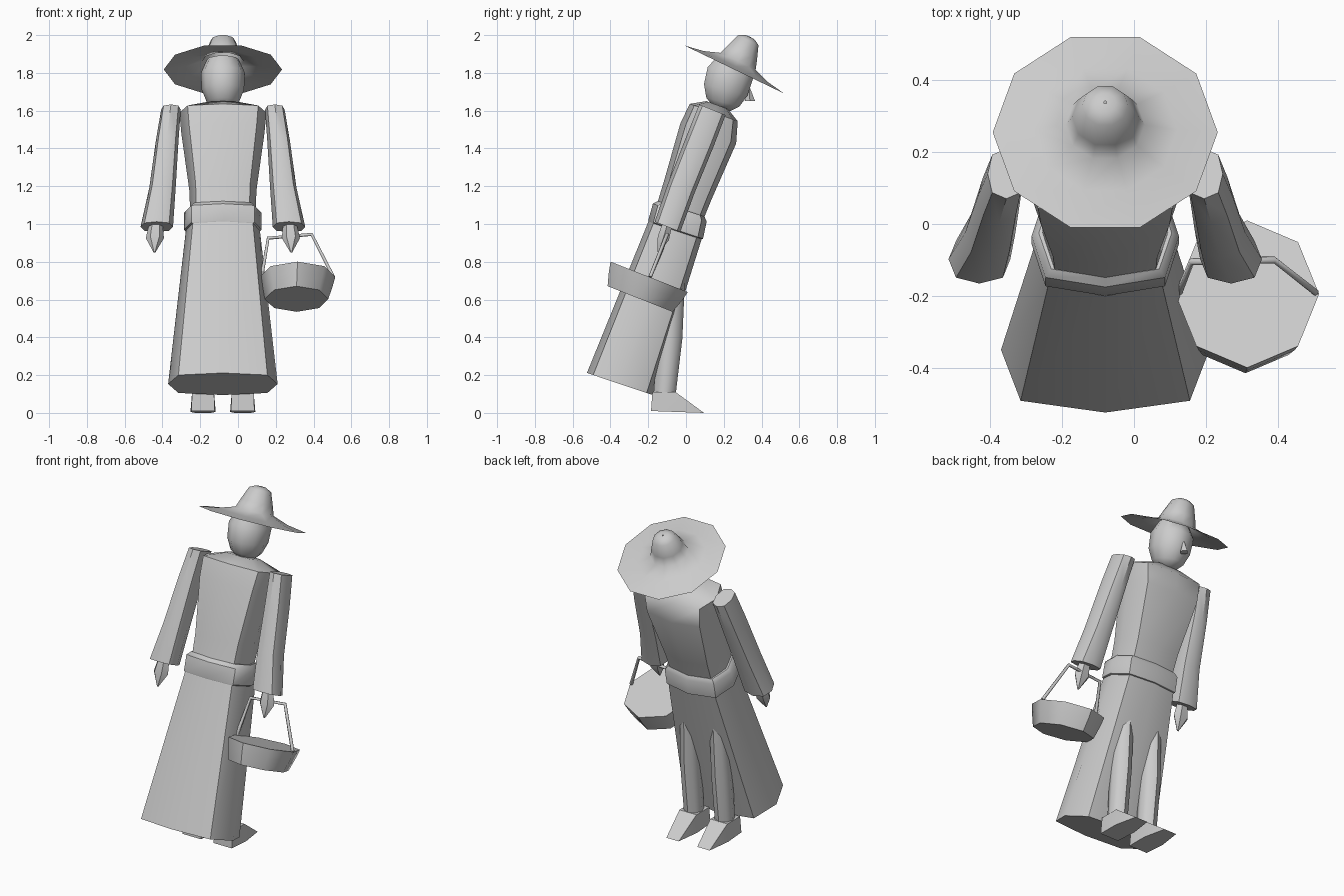
import bpy, bmesh, math
from mathutils import Vector

if "Cube" in bpy.data.objects:
    bpy.data.objects.remove(bpy.data.objects["Cube"], do_unlink=True)

grey = bpy.data.materials.new("plain_grey")
grey.use_nodes = True
grey.diffuse_color = (0.6, 0.6, 0.6, 1)
grey.node_tree.nodes["Principled BSDF"].inputs["Base Color"].default_value = (0.6, 0.6, 0.6, 1)

MID = -0.08  # x of the body's middle


def finish(name, bm, smooth=45):
    bmesh.ops.recalc_face_normals(bm, faces=bm.faces[:])
    mesh = bpy.data.meshes.new(name)
    bm.to_mesh(mesh)
    bm.free()
    mesh.materials.append(grey)
    ob = bpy.data.objects.new(name, mesh)
    bpy.context.collection.objects.link(ob)
    bpy.ops.object.select_all(action='DESELECT')
    ob.select_set(True)
    bpy.context.view_layer.objects.active = ob
    bpy.ops.object.shade_smooth_by_angle(angle=math.radians(smooth))
    return ob


def loft(name, rings, tilt=0, sides=8, power=1.0, caps=True, smooth=45):
    """Skin rings of (x, y, z, half width, half depth), tipped towards +y."""
    bm = bmesh.new()
    ct, st = math.cos(math.radians(tilt)), math.sin(math.radians(tilt))
    loops = []
    for x, y, z, rx, ry in rings:
        loop = []
        for i in range(sides):
            a = 2 * math.pi * i / sides
            c, s = (math.copysign(abs(round(v, 6)) ** power, v) for v in (math.cos(a), math.sin(a)))
            loop.append(bm.verts.new((x + rx * c, y + ry * s * ct, z - ry * s * st)))
        loops.append(loop)
    for low, high in zip(loops, loops[1:]):
        for i in range(sides):
            j = (i + 1) % sides
            bm.faces.new((low[i], low[j], high[j], high[i]))
    if caps:
        bm.faces.new(loops[0])
        bm.faces.new(loops[-1])
    return finish(name, bm, smooth)


# Robe: skirt, belt and upper body, all leaning
loft("skirt", [(MID, -0.35, 0.153, 0.29, 0.184), (MID, -0.055, 0.975, 0.195, 0.148)], 18.5, power=0.6)
loft("belt", [(MID, -0.06, 0.965, 0.195, 0.145), (MID, -0.055, 0.97, 0.205, 0.153),
              (MID, -0.033, 1.06, 0.205, 0.15), (MID, -0.025, 1.08, 0.185, 0.13)], 18.5, power=0.6)
loft("torso", [(MID, -0.04, 1.04, 0.172, 0.128), (MID, 0.01, 1.18, 0.178, 0.135),
               (MID, 0.118, 1.48, 0.22, 0.157), (MID, 0.147, 1.59, 0.23, 0.135),
               (MID, 0.165, 1.63, 0.10, 0.06)], 20, power=0.6)

# Head and nose
loft("head", [(MID, 0.19, 1.61, 0.05, 0.05), (MID, 0.195, 1.645, 0.085, 0.095),
              (MID, 0.21, 1.71, 0.112, 0.125), (MID, 0.235, 1.80, 0.117, 0.13),
              (MID, 0.25, 1.87, 0.085, 0.085)], 15, sides=10, smooth=60)
loft("nose", [(MID, 0.338, 1.65, 0.025, 0.028), (MID, 0.335, 1.72, 0.004, 0.004)], sides=4, smooth=20)

# Hat: thin sloping brim with a tapered crown
HAT = 25.7
axis = Vector((0, math.sin(math.radians(HAT)), math.cos(math.radians(HAT))))
rings = []
for r, h in ((0.313, 0), (0.2, 0.018), (0.11, 0.048), (0.092, 0.10), (0.064, 0.172), (0.03, 0.19), (0.004, 0.192)):
    p = Vector((MID, 0.255, 1.818)) + axis * h
    rings.append((*p, r, r * 0.294 / 0.298))
loft("hat", rings, HAT, sides=10, caps=False, smooth=60)

# Paired limbs
for side, tag in ((1, "left"), (-1, "right")):
    def at(offset):
        return MID + side * offset

    loft(tag + "_sleeve", [(at(0.275), 0.14, 1.605, 0.052, 0.075), (at(0.295), 0.075, 1.44, 0.06, 0.077),
                           (at(0.32), -0.025, 1.19, 0.07, 0.075), (at(0.35), -0.098, 0.985, 0.086, 0.073)],
         22, power=0.8)
    loft(tag + "_hand", [(at(0.355), -0.098, 1.0, 0.036, 0.03), (at(0.36), -0.12, 0.925, 0.048, 0.036),
                         (at(0.362), -0.148, 0.85, 0.005, 0.005)], 20, sides=6)
    loft(tag + "_leg", [(at(0.105), -0.115, 0.08, 0.055, 0.058), (at(0.105), -0.085, 0.4, 0.058, 0.066),
                        (at(0.10), -0.06, 0.72, 0.05, 0.055)], 5)

    # Wedge shoe with a narrowing toe
    bm = bmesh.new()
    for y, z, w in ((-0.185, 0.01, 0.062), (-0.178, 0.11, 0.058), (-0.055, 0.11, 0.058),
                    (-0.05, 0.005, 0.067), (0.095, 0.0, 0.042)):
        for s in (-1, 1):
            bm.verts.new((at(0.105) + s * w, y, z))
    bmesh.ops.convex_hull(bm, input=bm.verts[:])
    finish(tag + "_shoe", bm, 25)

# Basket hanging from the left hand
loft("basket", [(0.31, -0.243, 0.603, 0.168, 0.185), (0.313, -0.215, 0.67, 0.188, 0.208),
                (0.315, -0.195, 0.72, 0.2, 0.22)], 21.5)

# Bent rod handle
curve = bpy.data.curves.new("basket_handle", 'CURVE')
curve.dimensions = '3D'
curve.bevel_depth = 0.01
curve.bevel_resolution = 1
curve.use_fill_caps = True
path = [(0.125, -0.19, 0.72), (0.16, -0.105, 0.925), (0.39, -0.1, 0.945), (0.505, -0.19, 0.72)]
spline = curve.splines.new('POLY')
spline.points.add(len(path) - 1)
for point, co in zip(spline.points, path):
    point.co = (*co, 1)
curve.materials.append(grey)
handle = bpy.data.objects.new("basket_handle", curve)
bpy.context.collection.objects.link(handle)
